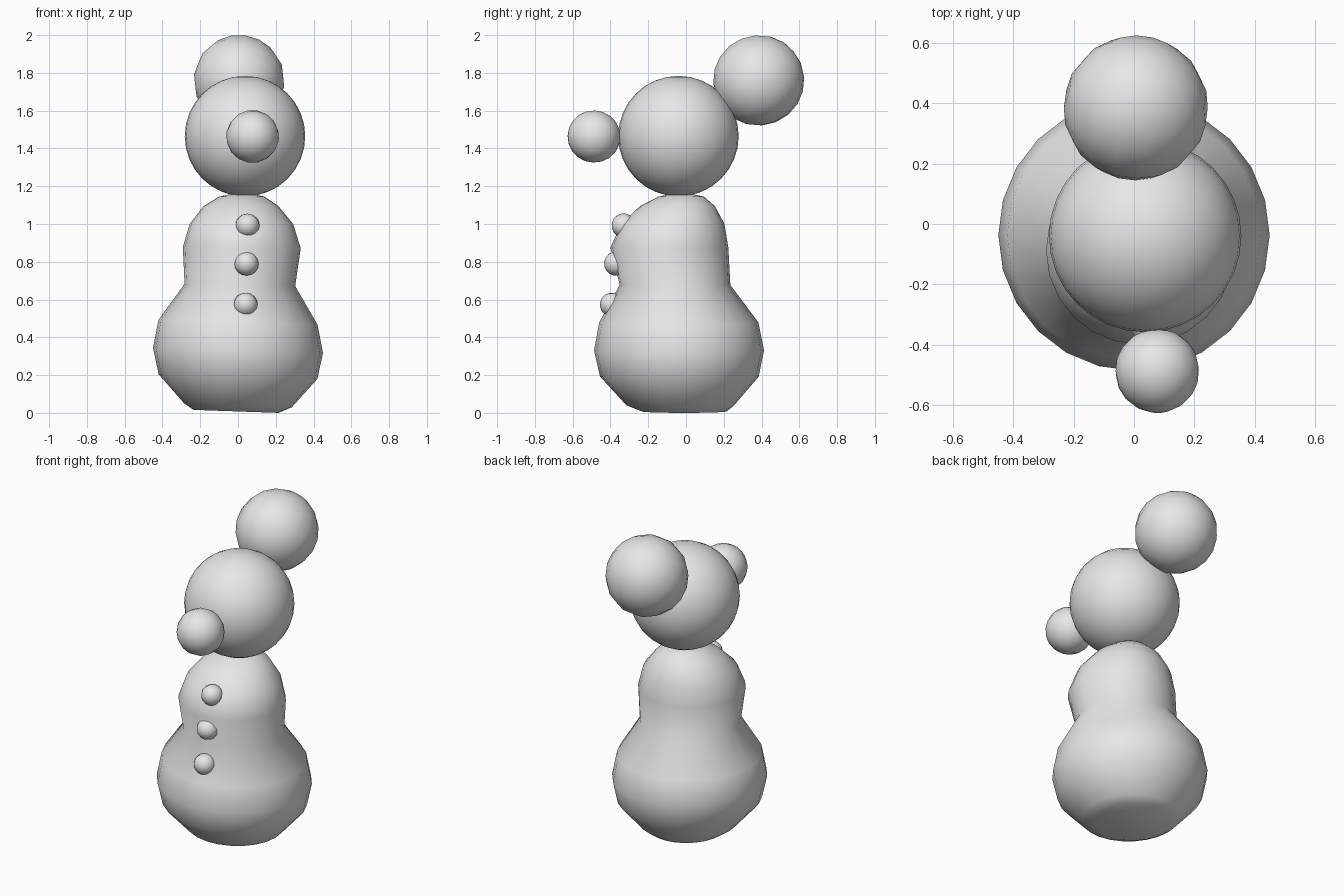
import bpy, bmesh, math
from mathutils import Euler

if "Cube" in bpy.data.objects:
    bpy.data.objects.remove(bpy.data.objects["Cube"])

grey = bpy.data.materials.new("light grey")
grey.diffuse_color = (0.8, 0.8, 0.8, 1)
grey.use_nodes = True
grey.node_tree.nodes["Principled BSDF"].inputs["Base Color"].default_value = grey.diffuse_color


def finish(bm, name):
    bmesh.ops.recalc_face_normals(bm, faces=bm.faces)
    for f in bm.faces:
        f.smooth = True
    mesh = bpy.data.meshes.new(name)
    bm.to_mesh(mesh)
    bm.free()
    mesh.materials.append(grey)
    obj = bpy.data.objects.new(name, mesh)
    bpy.context.collection.objects.link(obj)
    return obj


def ball(name, centre, radius, segments, rings, turn=(0, 0, 0)):
    bm = bmesh.new()
    bmesh.ops.create_uvsphere(bm, u_segments=segments, v_segments=rings, radius=radius)
    obj = finish(bm, name)
    obj.location = centre
    obj.rotation_euler = Euler([math.radians(a) for a in turn])
    return obj


# Body: leaning loft, one ring per line (centre x, centre y, z, radius, tilt along x)
rings = [
    (-0.01, -0.01, 0.008, 0.225, -0.035),
    (0.00, -0.030, 0.040, 0.285, -0.035),
    (0.00, -0.035, 0.192, 0.420, -0.03),
    (0.00, -0.037, 0.330, 0.450, -0.03),
    (0.00, -0.038, 0.480, 0.421, -0.03),
    (0.01, -0.058, 0.677, 0.293, -0.02),
    (0.02, -0.088, 0.875, 0.312, -0.01),
    (0.018, -0.070, 1.000, 0.274, 0),
    (0.016, -0.045, 1.095, 0.198, 0),
    (0.02, -0.025, 1.145, 0.120, 0),
    (0.02, -0.025, 1.158, 0.060, 0),
]
SIDES = 24
bm = bmesh.new()
loops = []
for cx, cy, z, r, tilt in rings:
    loop = []
    for i in range(SIDES):
        a = math.tau * i / SIDES
        dx = r * math.cos(a)
        loop.append(bm.verts.new((cx + dx, cy + r * math.sin(a), z + tilt * dx)))
    loops.append(loop)
for lo, hi in zip(loops, loops[1:]):
    for i in range(SIDES):
        j = (i + 1) % SIDES
        bm.faces.new((lo[i], lo[j], hi[j], hi[i]))
bm.faces.new(loops[0][::-1])
bm.faces.new(loops[-1])
finish(bm, "body")

# Head, nose and hat bobble
ball("head", (0.037, -0.04, 1.465), 0.319, 32, 16)
ball("nose", (0.077, -0.487, 1.463), 0.14, 16, 10, (70, 10, 0))
ball("hat_bobble", (0.006, 0.385, 1.76), 0.241, 16, 10, (-50, 8, 0))

# Buttons down the front
for i, (x, y, z) in enumerate([(0.05, -0.33, 0.992), (0.045, -0.37, 0.79), (0.04, -0.392, 0.573)]):
    ball(f"button_{i + 1}", (x, y, z), 0.064, 16, 8, (80, 0, 0))
